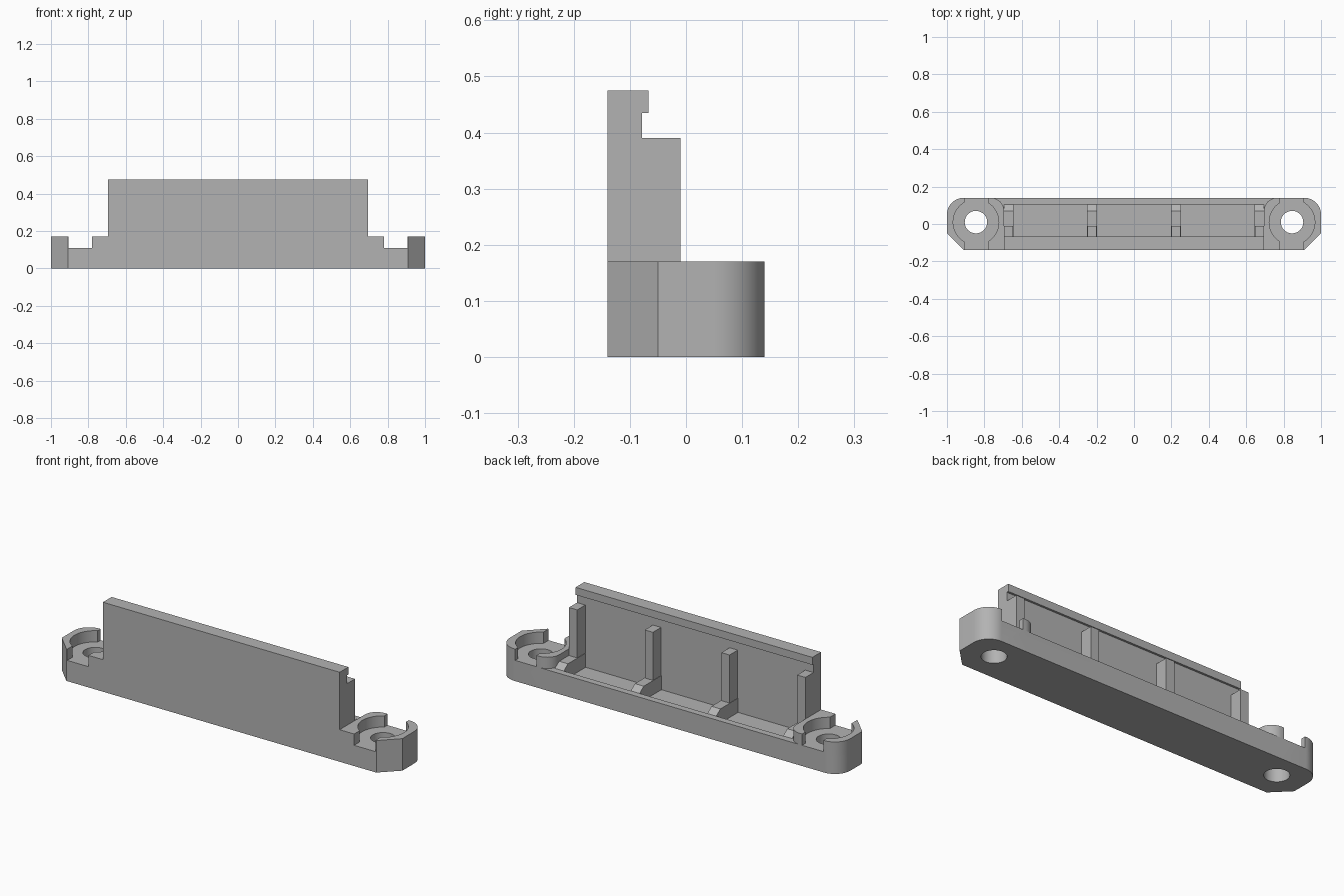
import bpy, bmesh
from math import cos, sin, pi, radians

cube = bpy.data.objects.get("Cube")
if cube:
    bpy.data.objects.remove(cube, do_unlink=True)

grey = bpy.data.materials.new("matte_grey")
grey.use_nodes = True
grey.diffuse_color = (0.45, 0.45, 0.45, 1)
grey.node_tree.nodes["Principled BSDF"].inputs["Base Color"].default_value = (0.45, 0.45, 0.45, 1)


def prism(name, points, low, high, axis="z"):
    """Extrude an outline: (x, y) along z, or (y, z) along x."""
    bm = bmesh.new()
    place = (lambda a, b, h: (a, b, h)) if axis == "z" else (lambda a, b, h: (h, a, b))
    face = bm.faces.new([bm.verts.new(place(a, b, low)) for a, b in points])
    out = bmesh.ops.extrude_face_region(bm, geom=[face])
    verts = [v for v in out["geom"] if isinstance(v, bmesh.types.BMVert)]
    bmesh.ops.translate(bm, verts=verts, vec=place(0, 0, high - low))
    bmesh.ops.recalc_face_normals(bm, faces=bm.faces[:])
    mesh = bpy.data.meshes.new(name)
    bm.to_mesh(mesh)
    bm.free()
    mesh.materials.append(grey)
    obj = bpy.data.objects.new(name, mesh)
    bpy.context.collection.objects.link(obj)
    return obj


def rect(x0, x1, y0, y1):
    return [(x0, y0), (x1, y0), (x1, y1), (x0, y1)]


def arc(x, y, r, start, end, steps=12):
    angles = [radians(start + (end - start) * i / steps) for i in range(steps + 1)]
    return [(x + r * cos(a), y + r * sin(a)) for a in angles]


def circle(x, y, r):
    return arc(x, y, r, 0, 360, 48)[:-1]


def mirrored(points, side):
    return [(side * x, y) for x, y in points]


def combine(target, other, operation):
    """Apply a boolean and discard the second object."""
    mod = target.modifiers.new("boolean", "BOOLEAN")
    mod.operation, mod.solver, mod.object = operation, "EXACT", other
    bpy.context.view_layer.objects.active = target
    bpy.ops.object.modifier_apply(modifier=mod.name)
    bpy.data.objects.remove(other, do_unlink=True)


RIM, BOSS, FLOOR = 0.11, 0.17, 0.06
DEPTH, END, EYE, EYE_Y = 0.14, 0.695, 0.845, 0.01

# Base plate: chamfered front corners, rounded back corners, sunken tray
outer = [(0.91, -DEPTH), (1, -0.05)] + arc(0.91, 0.05, 0.09, 0, 90)
outline = outer + mirrored(outer, -1)[::-1]
base = prism("base_plate", outline, 0, RIM)
combine(base, prism("tray_cutter", rect(-END, END, -0.078, 0.105), FLOOR, 0.3), "DIFFERENCE")

# End bosses with counterbore, through slot and screw hole
for side in (1, -1):
    boss = outer + arc(END + 0.07, DEPTH - 0.07, 0.07, 90, 180) + [(END, -DEPTH)]
    combine(base, prism("boss", mirrored(boss, side), 0, BOSS), "UNION")
    slot = rect(EYE - 0.065, EYE + 0.06, -0.3, 0.3)
    for name, shape, low in (("counterbore", circle(EYE, EYE_Y, 0.122), RIM),
                             ("slot", slot, RIM),
                             ("screw_hole", circle(EYE, EYE_Y, 0.06), -0.1)):
        combine(base, prism(name, mirrored(shape, side), low, 0.3), "DIFFERENCE")

# Upright wall with an overhanging lip along its top
wall = [(-DEPTH, FLOOR), (-0.078, FLOOR), (-0.078, 0.435),
        (-0.067, 0.435), (-0.067, 0.475), (-DEPTH, 0.475)]
prism("wall", wall, -END, END, "x")

# Ribs: tall post against the wall, and a low foot sloping down to the rim
post = [(-0.078, FLOOR), (-0.01, FLOOR), (-0.01, 0.39), (-0.078, 0.39)]
foot = [(-0.078, FLOOR), (0.105, FLOOR), (0.105, RIM), (0.07, 0.135), (-0.078, 0.135)]
for i, x in enumerate((-0.67, -0.225, 0.225, 0.67)):
    prism(f"rib_post_{i + 1}", post, x - 0.024, x + 0.024, "x")
    prism(f"rib_foot_{i + 1}", foot, x - 0.026, x + 0.026, "x")

bpy.ops.object.select_all(action="DESELECT")
base.select_set(True)
bpy.context.view_layer.objects.active = base
bpy.ops.object.shade_smooth_by_angle(angle=radians(30))
